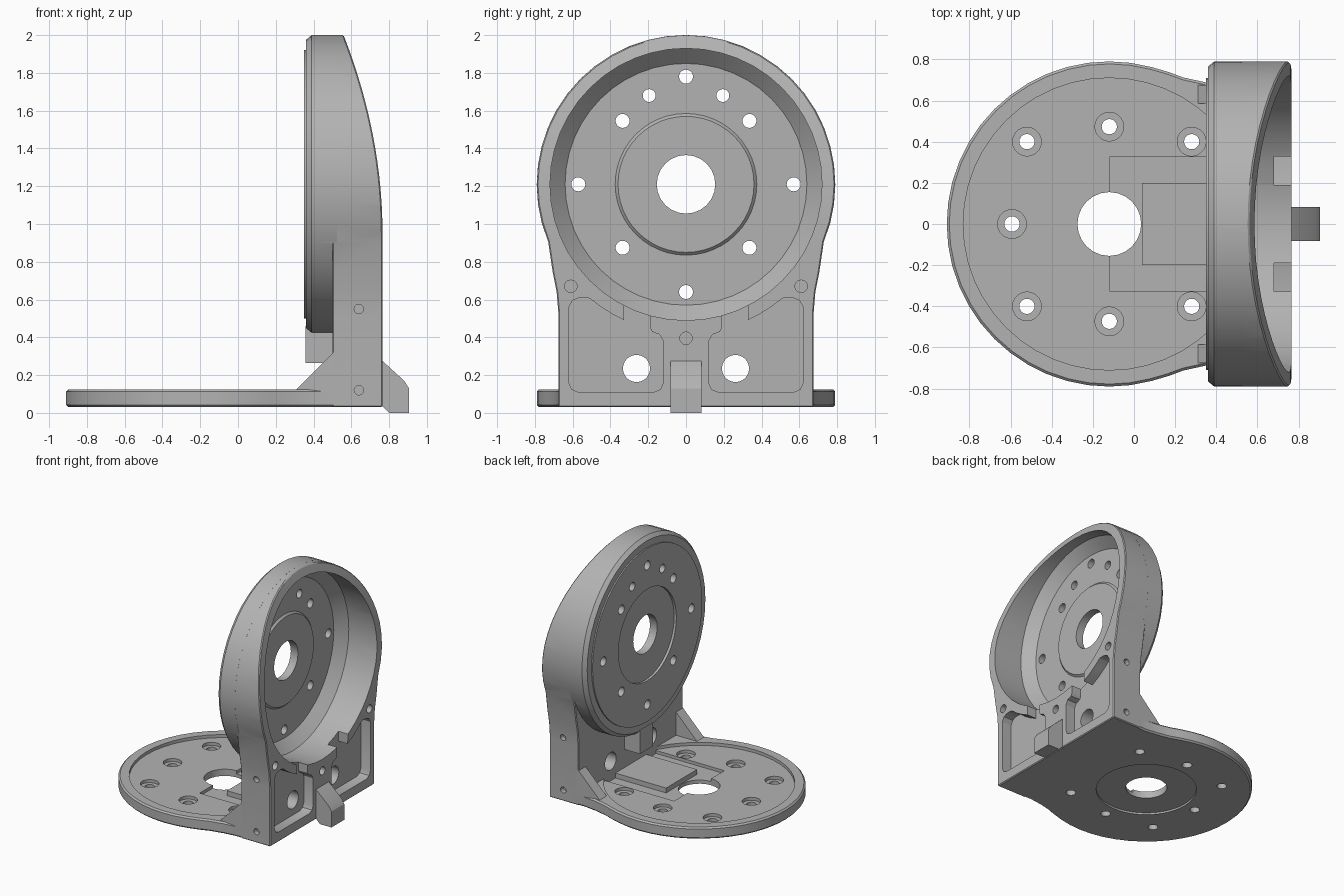
import bpy, bmesh
from math import sin, cos, radians
from mathutils import Vector

if "Cube" in bpy.data.objects:
    bpy.data.objects.remove(bpy.data.objects["Cube"])

grey = bpy.data.materials.new("satin_grey")
grey.use_nodes = True
GREY = (0.45, 0.45, 0.45, 1)
grey.diffuse_color = GREY
grey.node_tree.nodes["Principled BSDF"].inputs["Base Color"].default_value = GREY


def place(axis, u, v, h):
    """Plane point (u, v) at height h along the named axis."""
    return {"x": (h, u, v), "y": (u, h, v), "z": (u, v, h)}[axis]


def skin(name, rings):
    """Closed solid through matching rings of points."""
    bm = bmesh.new()
    loops = [[bm.verts.new(p) for p in ring] for ring in rings]
    n = len(loops[0])
    for a, b in zip(loops, loops[1:]):
        for i in range(n):
            j = (i + 1) % n
            bm.faces.new((a[i], a[j], b[j], b[i]))
    bm.faces.new(loops[0])
    bm.faces.new(loops[-1])
    bmesh.ops.recalc_face_normals(bm, faces=bm.faces)
    me = bpy.data.meshes.new(name)
    bm.to_mesh(me)
    bm.free()
    me.materials.append(grey)
    ob = bpy.data.objects.new(name, me)
    bpy.context.collection.objects.link(ob)
    return ob


def prism(name, pts, axis, lo, hi):
    return skin(name, [[place(axis, u, v, h) for u, v in pts] for h in (lo, hi)])


def arc(cu, cv, r, start, end, n):
    angles = [radians(start + (end - start) * i / n) for i in range(n + 1)]
    return [(cu + r * cos(a), cv + r * sin(a)) for a in angles]


def lathe(name, profile, axis, cu, cv, n=48):
    """Turned solid; profile is (radius, height along axis)."""
    return skin(name, [[place(axis, u, v, h) for u, v in arc(cu, cv, r, 0, 360, n)[:-1]]
                       for r, h in profile])


def rect(u0, u1, v0, v1):
    return [(u0, v0), (u1, v0), (u1, v1), (u0, v1)]


def bake(ob, mod):
    bpy.context.view_layer.objects.active = ob
    with bpy.context.temp_override(object=ob, active_object=ob):
        bpy.ops.object.modifier_apply(modifier=mod.name)


def combine(ob, other, how="DIFFERENCE"):
    mod = ob.modifiers.new("combine", "BOOLEAN")
    mod.operation, mod.solver, mod.object = how, "EXACT", other
    bake(ob, mod)
    bpy.data.objects.remove(other)


def chamfer(ob, width):
    mod = ob.modifiers.new("chamfer", "BEVEL")
    mod.width, mod.segments, mod.limit_method = width, 1, "ANGLE"
    mod.angle_limit = radians(50)
    bake(ob, mod)


def drill(ob, axis, u, v, r, lo, hi, n=20):
    combine(ob, lathe("drill", [(r, lo), (r, hi)], axis, u, v, n))


def mirrored(pts):
    """Close a right half outline with its reflection in u."""
    return pts + [(-u, v) for u, v in reversed(pts)]


R, CZ, CX, BACK = 0.79, 1.21, -0.12, 0.765

# Upright housing: flared outline trimmed by the swept side profile
flare = [(0.705, 0.74), (0.685, 0.64), (0.675, 0.52), (0.675, 0.03)]
outline = arc(0, CZ, R, -22.5, 202.5, 30) + [(-u, v) for u, v in flare] + flare[::-1]
upright = prism("upright_housing", outline, "x", 0.5, 0.9)
sweep = [(BACK - 0.21 * (i / 14) ** 2, 0.95 + 1.06 * i / 14) for i in range(15)]
side = [(0.3, -0.1), (BACK, -0.1)] + sweep + [(0.3, 2.01)]
combine(upright, prism("side_profile", side, "y", -1, 1), "INTERSECT")
chamfer(upright, 0.015)
disc = [(0.71, 0.35), (0.71, 0.36), (0.765, 0.36), (R + 0.0005, 0.39), (R + 0.0005, 0.525)]
combine(upright, lathe("disc", disc, "x", 0, CZ), "UNION")

# Bowl with raised centre, rear recess and centre bore
bowl = [(0.36, 0.435), (0.375, 0.42), (0.64, 0.42), (0.72, 0.5), (0.72, 1)]
combine(upright, lathe("bowl", bowl, "x", 0, CZ))
drill(upright, "x", 0, CZ, 0.375, 0.3, 0.37, 48)
drill(upright, "x", 0, CZ, 0.155, 0.3, 0.6, 24)

# Bolt holes in the bowl floor
for i in range(8):
    r, a = (0.475 if i % 2 else 0.57), radians(45 * i)
    drill(upright, "x", r * cos(a), CZ + r * sin(a), 0.037, 0.3, 0.5)

# Pedestal pockets, notches into the bowl, and screw holes
for s in (1, -1):
    pocket = [(0.12, 0.16), (0.135, 0.125), (0.17, 0.11), (0.57, 0.11), (0.605, 0.125),
              (0.62, 0.16), (0.62, 0.56), (0.6, 0.595), (0.565, 0.61), (0.52, 0.61)]
    pocket += arc(0, CZ, R, -50, -65.5, 3)
    pocket += [(0.33, 0.62), (0.19, 0.62), (0.19, 0.45), (0.18, 0.43), (0.14, 0.415), (0.12, 0.38)]
    combine(upright, prism("pocket", [(s * u, v) for u, v in pocket], "x", 0.68, 0.9))
    drill(upright, "x", s * 0.262, 0.235, 0.072, 0.3, 0.9, 24)
    drill(upright, "x", s * 0.195, 1.68, 0.034, 0.3, 0.6)
    drill(upright, "x", s * 0.61, 0.67, 0.033, 0.66, 0.9)
    for z in (0.12, 0.55):
        drill(upright, "y", 0.64, z, 0.025, *sorted((s * 0.635, s * 0.8)))
drill(upright, "x", 0, 0.395, 0.033, 0.66, 0.9)

# Round base plate with a flared neck
neck = [(0.17, 0.738), (0.24, 0.712), (0.35, 0.688), (0.45, 0.675), (0.52, 0.675)]
plan = arc(CX, 0, R, 75, 285, 28) + [(u, -v) for u, v in neck] + neck[::-1]
base = prism("base_plate", plan, "z", 0.03, 0.125)
chamfer(base, 0.012)
drill(base, "z", CX, 0, 0.71, 0.1, 0.3, 48)
combine(base, prism("tray", rect(CX, 0.6, -0.325, 0.325), "z", 0.075, 0.3))
drill(base, "z", CX, 0, 0.375, -0.1, 0.045, 48)
drill(base, "z", CX, 0, 0.155, -0.1, 0.3, 24)
for i in range(1, 8):
    r, a = (0.566 if i % 2 else 0.473), radians(45 * i)
    u, v = CX + r * cos(a), r * sin(a)
    drill(base, "z", u, v, 0.037, -0.1, 0.3)
    drill(base, "z", u, v, 0.07, 0.075, 0.3)

# Raised pad, stop block, gussets and rear hook
pad = prism("raised_pad", rect(0.04, 0.52, -0.2, 0.2), "z", 0.06, 0.115)
drill(pad, "z", CX, 0, 0.155, -0.1, 0.3, 24)
block = prism("stop_block", rect(-0.085, 0.085, 0.265, 0.46), "x", 0.358, 0.52)
parts = [upright, base, pad, block]
for s, label in ((1, "back"), (-1, "front")):
    lo, hi = sorted((s * 0.585, s * 0.675))
    parts.append(prism(label + "_gusset", [(0.31, 0.11), (0.31, 0.125), (0.52, 0.335), (0.52, 0.11)],
                       "y", lo, hi))
hook = [(0.75, 0.275), (BACK, 0.275), (0.88, 0.17), (0.905, 0.13), (0.905, 0),
        (0.8, 0), (BACK, 0.035), (0.75, 0.035)]
parts.append(prism("rear_hook", hook, "y", -0.083, 0.083))

# Smooth the turned walls and keep crisp edges
bpy.ops.object.select_all(action="DESELECT")
for ob in parts:
    ob.select_set(True)
bpy.context.view_layer.objects.active = upright
bpy.ops.object.shade_smooth_by_angle(angle=radians(25))
